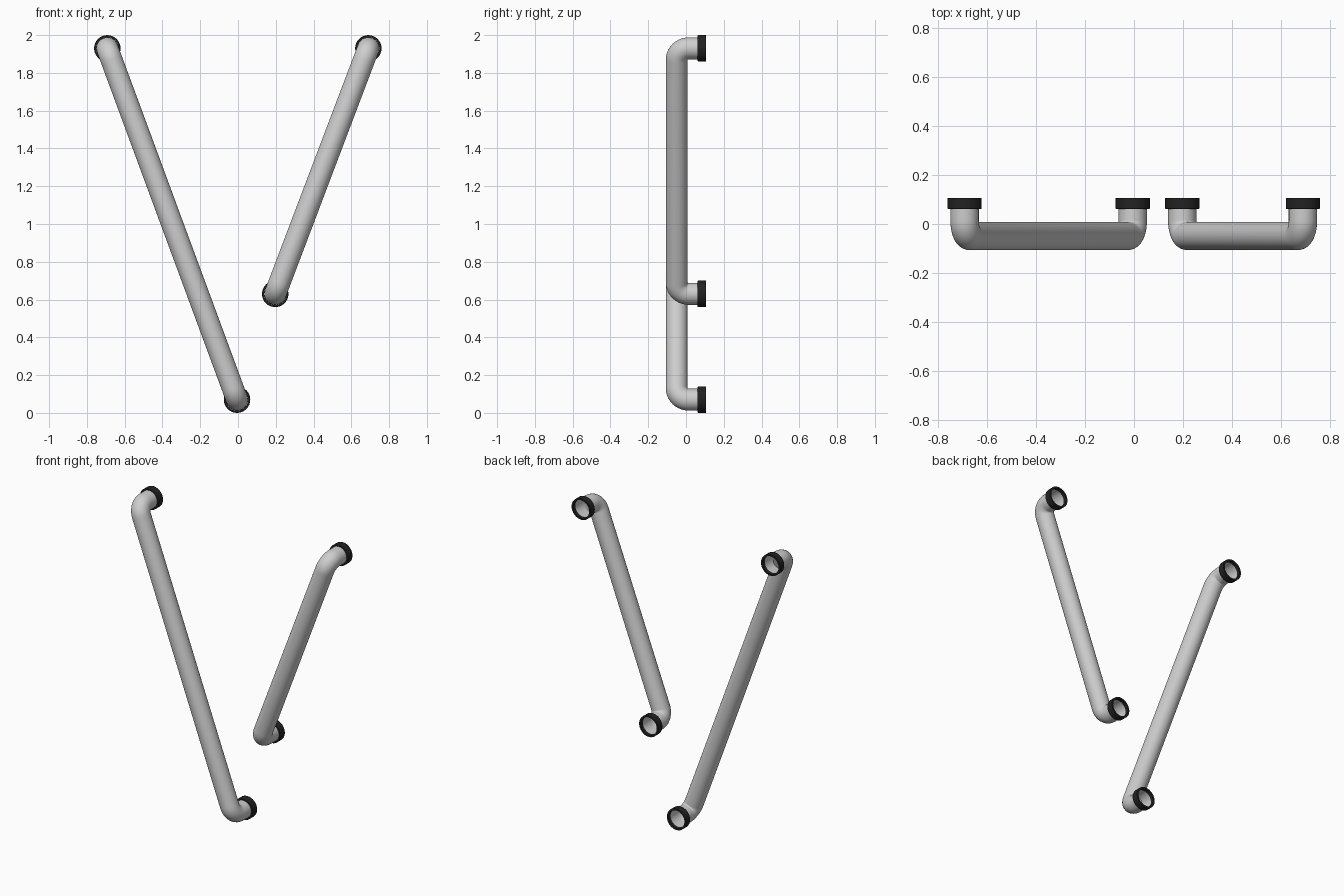
import bpy, bmesh, math
from mathutils import Vector

if "Cube" in bpy.data.objects:
    bpy.data.objects.remove(bpy.data.objects["Cube"])

R_TUBE, R_BEND = 0.058, 0.064
Y_BAR, Y_LEG_END = -0.049, 0.085
Y_BACK = 0.107
SEG = 32
Y = Vector((0, 1, 0))


def material(name, col):
    m = bpy.data.materials.new(name)
    m.diffuse_color = (*col, 1)
    m.use_nodes = True
    m.node_tree.nodes["Principled BSDF"].inputs["Base Color"].default_value = m.diffuse_color
    return m


steel = material("light grey steel", (0.62, 0.62, 0.62))
black = material("black rubber", (0.016, 0.016, 0.017))


def finish(name, bm, mat, angle):
    bmesh.ops.recalc_face_normals(bm, faces=bm.faces)
    me = bpy.data.meshes.new(name)
    bm.to_mesh(me)
    bm.free()
    me.materials.append(mat)
    ob = bpy.data.objects.new(name, me)
    bpy.context.collection.objects.link(ob)
    bpy.context.view_layer.objects.active = ob
    ob.select_set(True)
    bpy.ops.object.shade_smooth_by_angle(angle=math.radians(angle))
    ob.select_set(False)


def loft(bm, rings, closed=False):
    n = len(rings)
    for i in range(n if closed else n - 1):
        a, b = rings[i], rings[(i + 1) % n]
        for k in range(SEG):
            j = (k + 1) % SEG
            bm.faces.new((a[k], a[j], b[j], b[k]))


def ring(bm, centre, n, b, r):
    return [bm.verts.new(centre + r * (math.cos(t) * n + math.sin(t) * b))
            for t in (2 * math.pi * k / SEG for k in range(SEG))]


def bent_tube(name, a, b):
    """Open tube: leg, elbow, straight bar, elbow, leg."""
    bm = bmesh.new()
    a, b = Vector((a[0], 0, a[1])), Vector((b[0], 0, b[1]))
    u = (b - a).normalized()
    side = u.cross(Y)
    frames = [(a + Y * Y_LEG_END, -u)]
    steps = 10
    for end, s in ((a, -1), (b, 1)):
        c = end - s * u * R_BEND + Y * (Y_BAR + R_BEND)
        arc = []
        for i in range(steps + 1):
            t = math.pi / 2 * i / steps
            n = s * u * math.cos(t) - Y * math.sin(t)
            arc.append((c + n * R_BEND, n))
        frames += arc if s < 0 else arc[::-1]
    frames.append((b + Y * Y_LEG_END, u))
    loft(bm, [ring(bm, p, n, side, R_TUBE) for p, n in frames])
    finish(name, bm, steel, 60)


def collar(name, p):
    """Hollow ring with small bevels at the wall end of a leg."""
    bm = bmesh.new()
    profile = [(0.0585, 0.070), (0.068, 0.070), (0.070, 0.073),
               (0.070, Y_BACK), (0.0585, Y_BACK)]
    profile = [(r, y - 0.008 if y < 0.1 else y) for r, y in profile]
    rings = [ring(bm, Vector((p[0], y, p[1])), Vector((1, 0, 0)),
                  Vector((0, 0, 1)), r) for r, y in profile]
    loft(bm, rings, closed=True)
    finish(name, bm, black, 30)


# Two slanted grab rails, each with a collar on both ends
for label, a, b in (("long", (-0.692, 1.93), (-0.005, 0.07)),
                    ("short", (0.197, 0.63), (0.69, 1.93))):
    bent_tube(label + "_rail", a, b)
    collar(label + "_collar_1", a)
    collar(label + "_collar_2", b)
